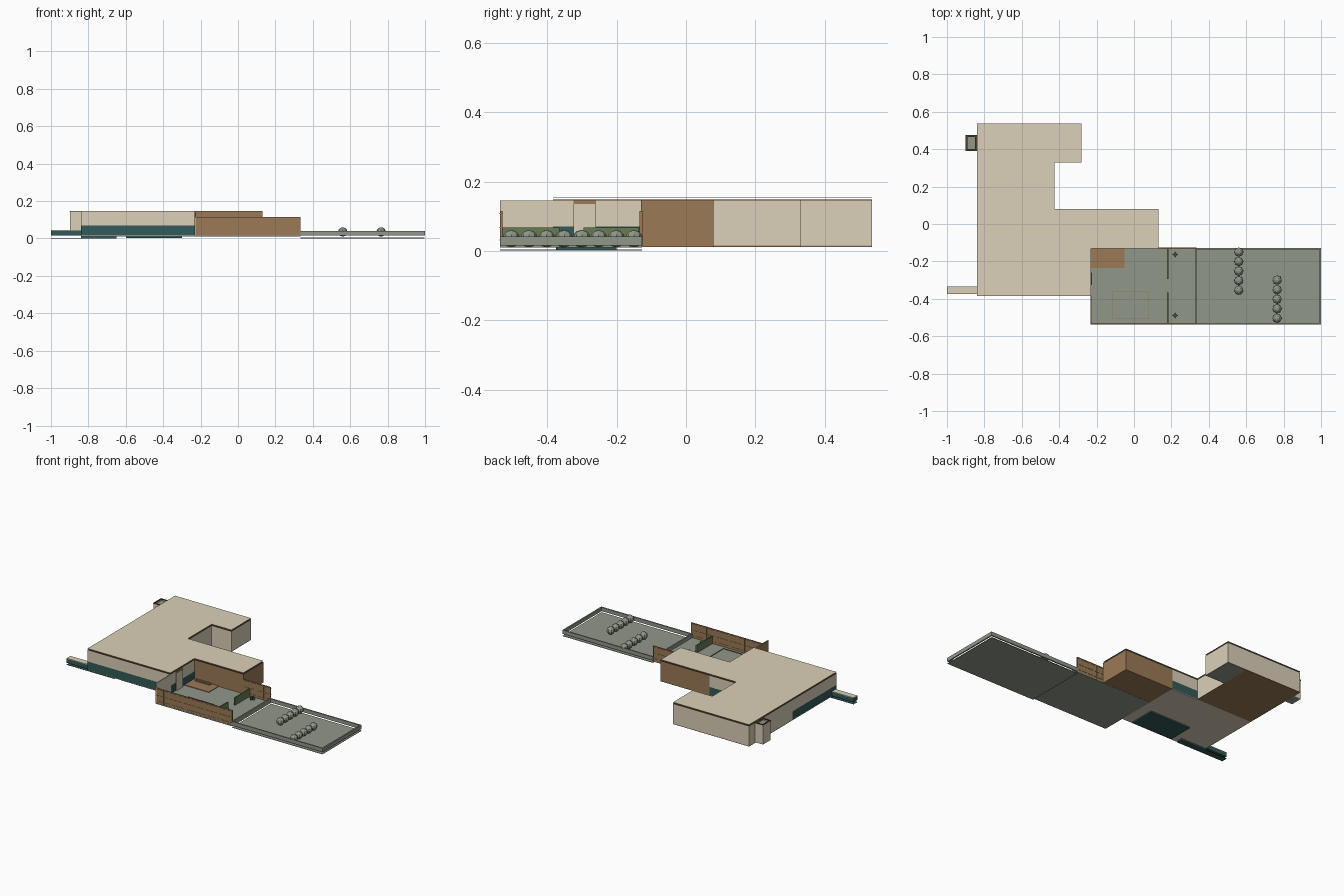
import bpy, bmesh

old = bpy.data.objects.get("Cube")
if old:
    bpy.data.objects.remove(old)


def material(name, rgb):
    lin = [((c / 255 + 0.055) / 1.055) ** 2.4 for c in rgb]
    m = bpy.data.materials.new(name)
    m.use_nodes = True
    m.diffuse_color = (*lin, 1)
    m.node_tree.nodes["Principled BSDF"].inputs["Base Color"].default_value = (*lin, 1)
    return m


TAN = material("tan plaster", (219, 208, 184))
GREY = material("grey paving", (145, 151, 138))
WOOD = material("brown timber", (155, 122, 87))
DARK = material("dark timber", (88, 62, 44))
TEAL = material("teal glass", (50, 91, 88))
GREEN = material("hedge green", (104, 124, 82))
LEAF = material("dark leaf", (66, 80, 58))


def finish(name, bm, mat):
    bmesh.ops.recalc_face_normals(bm, faces=bm.faces[:])
    me = bpy.data.meshes.new(name)
    bm.to_mesh(me)
    bm.free()
    me.materials.append(mat)
    ob = bpy.data.objects.new(name, me)
    bpy.context.collection.objects.link(ob)


def prism(name, points, z0, z1, mat):
    bm = bmesh.new()
    face = bm.faces.new([bm.verts.new((x, y, z0)) for x, y in points])
    new = bmesh.ops.extrude_face_region(bm, geom=[face])["geom"]
    top = [v for v in new if isinstance(v, bmesh.types.BMVert)]
    bmesh.ops.translate(bm, verts=top, vec=(0, 0, z1 - z0))
    finish(name, bm, mat)


def box(name, x0, x1, y0, y1, z0, z1, mat):
    prism(name, [(x0, y0), (x1, y0), (x1, y1), (x0, y1)], z0, z1, mat)


def frame(name, x0, x1, y0, y1, z0, z1, t, mat):
    box(name + "_front", x0, x1, y0, y0 + t, z0, z1, mat)
    box(name + "_back", x0, x1, y1 - t, y1, z0, z1, mat)
    box(name + "_right", x0, x0 + t, y0 + t, y1 - t, z0, z1, mat)
    box(name + "_left", x1 - t, x1, y0 + t, y1 - t, z0, z1, mat)


# Main house: glazed lower band, plaster above, timber wing, rear rooms
W, E, S, N, B = -0.84, -0.23, -0.384, 0.08, 0.537
NOTCH, BAY = -0.425, -0.28
FLOOR, SILL, TOP = 0.015, 0.07, 0.146
box("glazing", W, E, S, N, FLOOR, SILL, TEAL)
box("upper_wall", W, E, S, N, SILL, TOP, TAN)
box("timber_wing", E, 0.13, -0.13, N, FLOOR, TOP, WOOD)
box("rear_room", W, NOTCH, N, B, FLOOR, TOP, TAN)
box("rear_bay", NOTCH, BAY, 0.33, B, FLOOR, TOP, TAN)

# Floors under each room
box("main_floor", W, E, S, N, 0.011, FLOOR, TAN)
box("wing_floor", E, 0.13, -0.13, N, 0.011, FLOOR, WOOD)
box("rear_floor", W, NOTCH, N, B, 0.011, FLOOR, WOOD)
box("bay_floor", NOTCH, BAY, 0.33, B, 0.011, FLOOR, GREY)
box("pool_basin", -0.6, -0.3, -0.37, -0.2, 0.002, 0.011, TEAL)

# Thin roof sheet floating over dark wall tops
outline = [(W, S), (E, S), (E, -0.13), (0.13, -0.13), (0.13, N),
           (NOTCH, N), (NOTCH, 0.33), (BAY, 0.33), (BAY, B), (W, B)]
prism("wall_top", outline, TOP, 0.1475, DARK)
prism("roof", outline, 0.154, 0.156, TAN)

# Chimney with open top
box("chimney_core", -0.89, W, 0.40, 0.465, FLOOR, 0.138, GREY)
frame("chimney_wall", -0.898, W, 0.393, 0.473, FLOOR, 0.143, 0.008, TAN)
frame("chimney_rim", -0.9, W, 0.391, 0.475, 0.143, 0.147, 0.009, DARK)

# Low garden wall, its footing running on beneath the house
box("garden_wall", -1, W, -0.375, -0.335, FLOOR, 0.041, TEAL)
box("garden_wall_cap", -1, W, -0.375, -0.335, 0.041, 0.045, TAN)
box("garden_wall_base", -1, -0.65, -0.375, -0.335, 0.001, 0.003, TEAL)
box("garden_wall_footing", W, -0.65, -0.375, -0.335, 0.003, 0.011, TEAL)

# Courtyard
YF, YB, XE = -0.537, -0.127, 0.333
box("courtyard_floor", E, XE, YF, YB, 0.01, 0.017, GREY)
box("deck", E, -0.05, -0.235, -0.13, 0.017, 0.021, WOOD)
for i in range(2):
    box(f"bench_slat_{i}", -0.21, -0.1, -0.155 + 0.013 * i, -0.147 + 0.013 * i, 0.021, 0.028, WOOD)
frame("sunken_bed_edge", -0.115, 0.08, -0.508, -0.36, 0.017, 0.021, 0.003, WOOD)
box("side_wall", E, E + 0.004, YF, S, FLOOR, TOP, TAN)
box("side_wall_cladding", E - 0.003, E, YF, S, FLOOR, TOP, WOOD)
box("door_post", E, E + 0.006, -0.325, -0.26, FLOOR, 0.135, TAN)
box("door_lintel", E, E + 0.004, -0.325, -0.26, 0.135, TOP, WOOD)


# Panelled timber fences with rails and posts
def fence(name, x0, x1, y, panels):
    box(name, x0, x1, y - 0.003, y + 0.003, FLOOR, 0.115, WOOD)
    for k, z in enumerate((0.03, 0.066, 0.106)):
        box(f"{name}_rail_{k}", x0, x1, y - 0.0045, y + 0.0045, z, z + 0.003, WOOD)
    for k in range(panels + 1):
        x = x0 + (x1 - x0 - 0.003) * k / panels
        box(f"{name}_post_{k}", x, x + 0.003, y - 0.004, y + 0.004, FLOOR, 0.115, WOOD)


fence("front_fence", E, XE, YF + 0.004, 10)
fence("back_fence", 0.13, XE, YB - 0.003, 4)

# Hedge screens and small star-shaped plants
for side, y0, y1 in (("front", YF + 0.008, -0.365), ("back", -0.295, -0.135)):
    box(f"{side}_hedge", 0.176, 0.184, y0, y1, 0.017, 0.067, GREEN)
for side, y in (("front", -0.489), ("back", -0.163)):
    star = []
    for dx, dy in ((1, 0), (0, 1), (-1, 0), (0, -1)):
        star.append((0.22 + dx * 0.018, y + dy * 0.018))
        star.append((0.22 + (dx - dy) * 0.006, y + (dx + dy) * 0.006))
    prism(f"{side}_plant", star, 0.017, 0.032, LEAF)

# East terrace: raised kerb over a thin paving sheet
box("terrace_floor", XE, 0.998, YF, YB, 0.001, 0.004, GREY)
frame("terrace_kerb", XE - 0.008, 1, YF, YB, 0.016, 0.041, 0.009, GREY)

# Two rows of faceted round shrubs
for row, (x, start) in enumerate(((0.56, -0.15), (0.765, -0.3))):
    for i in range(5):
        bm = bmesh.new()
        bmesh.ops.create_uvsphere(bm, u_segments=8, v_segments=6, radius=0.025)
        bmesh.ops.translate(bm, verts=bm.verts[:], vec=(x, start - 0.051 * i, 0.035))
        finish(f"shrub_{row}_{i}", bm, GREY)
